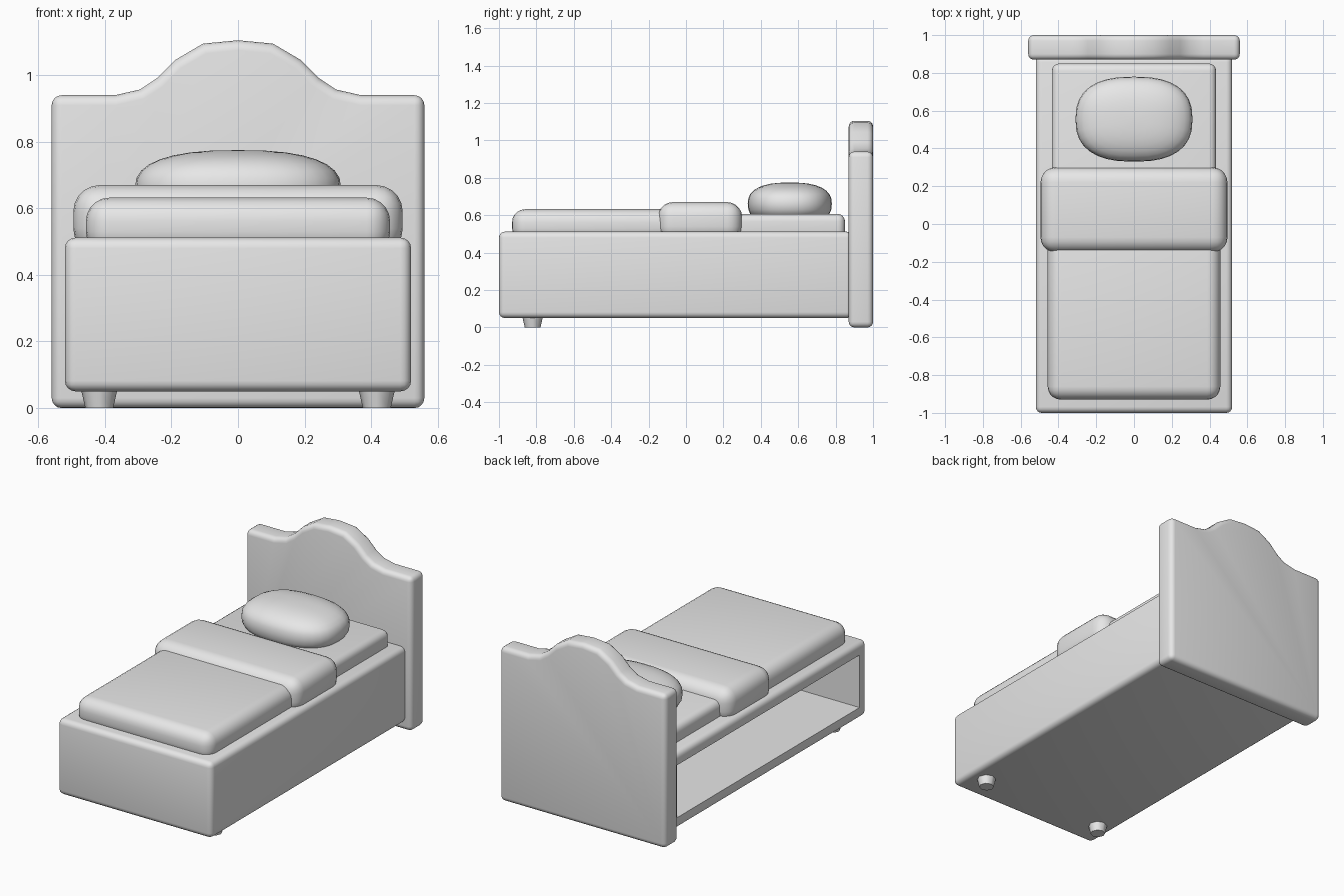
import bpy, bmesh, math
from mathutils import Matrix, Vector

if "Cube" in bpy.data.objects:
    bpy.data.objects.remove(bpy.data.objects["Cube"], do_unlink=True)

grey = bpy.data.materials.new("plain grey")
grey.use_nodes = True
grey.diffuse_color = (0.8, 0.8, 0.8, 1)
grey.node_tree.nodes["Principled BSDF"].inputs["Base Color"].default_value = (0.8, 0.8, 0.8, 1)


def make(name, bm):
    bmesh.ops.recalc_face_normals(bm, faces=bm.faces)
    mesh = bpy.data.meshes.new(name)
    bm.to_mesh(mesh)
    bm.free()
    mesh.materials.append(grey)
    ob = bpy.data.objects.new(name, mesh)
    bpy.context.collection.objects.link(ob)
    return ob


def smooth(ob, angle=40):
    bpy.ops.object.select_all(action='DESELECT')
    ob.select_set(True)
    bpy.context.view_layer.objects.active = ob
    bpy.ops.object.shade_smooth_by_angle(angle=math.radians(angle))


def rounded_box(name, low, high, radius=0, segments=4):
    low, high = Vector(low), Vector(high)
    bm = bmesh.new()
    bmesh.ops.create_cube(bm, size=1, matrix=Matrix.Translation((low + high) / 2)
                          @ Matrix.Diagonal((*(high - low), 1)))
    if radius:
        bmesh.ops.bevel(bm, geom=bm.edges[:], offset=radius, segments=segments,
                        profile=0.5, affect='EDGES')
    return make(name, bm)


# Bed frame: rounded box, hollow and open along the -x side
frame = rounded_box("bed_frame", (-0.52, -1, 0.05), (0.52, 0.89, 0.512), 0.032)
cutter = rounded_box("storage_cutter", (-0.6, -0.93, 0.12), (0.46, 0.83, 0.44))
cutter.hide_render = True
cut = frame.modifiers.new("storage", 'BOOLEAN')
cut.operation = 'DIFFERENCE'
cut.object = cutter
bpy.context.view_layer.objects.active = frame
bpy.ops.object.modifier_apply(modifier=cut.name)
bpy.data.objects.remove(cutter, do_unlink=True)
smooth(frame)

# Bedding
smooth(rounded_box("mattress", (-0.435, -0.88, 0.46), (0.435, 0.85, 0.607), 0.04))
smooth(rounded_box("blanket", (-0.457, -0.93, 0.46), (0.457, -0.05, 0.632), 0.07, 5))
smooth(rounded_box("blanket_fold", (-0.495, -0.15, 0.46), (0.495, 0.3, 0.67), 0.08, 5))

# Pillow: squared-off ellipsoid
bm = bmesh.new()
bmesh.ops.create_uvsphere(bm, u_segments=32, v_segments=16, radius=1)
for v in bm.verts:
    x, y, z = (math.copysign(abs(c) ** 0.8, c) for c in v.co)
    v.co = (0.31 * x, 0.555 + 0.225 * y, 0.66 + 0.115 * z)
smooth(make("pillow", bm), 60)

# Headboard: arched outline, extruded and rounded
half = [(0.56, 0), (0.56, 0.94), (0.37, 0.94), (0.295, 0.957), (0.245, 0.99),
        (0.19, 1.045), (0.105, 1.095)]
outline = half + [(0, 1.105)] + [(-x, z) for x, z in reversed(half)]
bm = bmesh.new()
front = bm.faces.new([bm.verts.new((x, 0.87, z)) for x, z in outline])
ext = bmesh.ops.extrude_face_region(bm, geom=[front])
bmesh.ops.translate(bm, vec=(0, 0.13, 0),
                    verts=[g for g in ext["geom"] if isinstance(g, bmesh.types.BMVert)])
bmesh.ops.recalc_face_normals(bm, faces=bm.faces)
# round the two rims and the four straight corners
rims = [e for e in bm.edges if abs(e.verts[0].co.y - e.verts[1].co.y) < 0.01
        or abs(e.verts[0].co.x) > 0.55]
bmesh.ops.bevel(bm, geom=rims, offset=0.03, segments=4, profile=0.5, affect='EDGES')
smooth(make("headboard", bm))

# Two tapered feet at the foot end
for side, label in ((1, "left"), (-1, "right")):
    bm = bmesh.new()
    bmesh.ops.create_cone(bm, cap_ends=True, segments=8, radius1=0.042, radius2=0.058,
                          depth=0.07, matrix=Matrix.Translation((0.417 * side, -0.82, 0.035)))
    smooth(make(label + "_front_foot", bm), 50)
